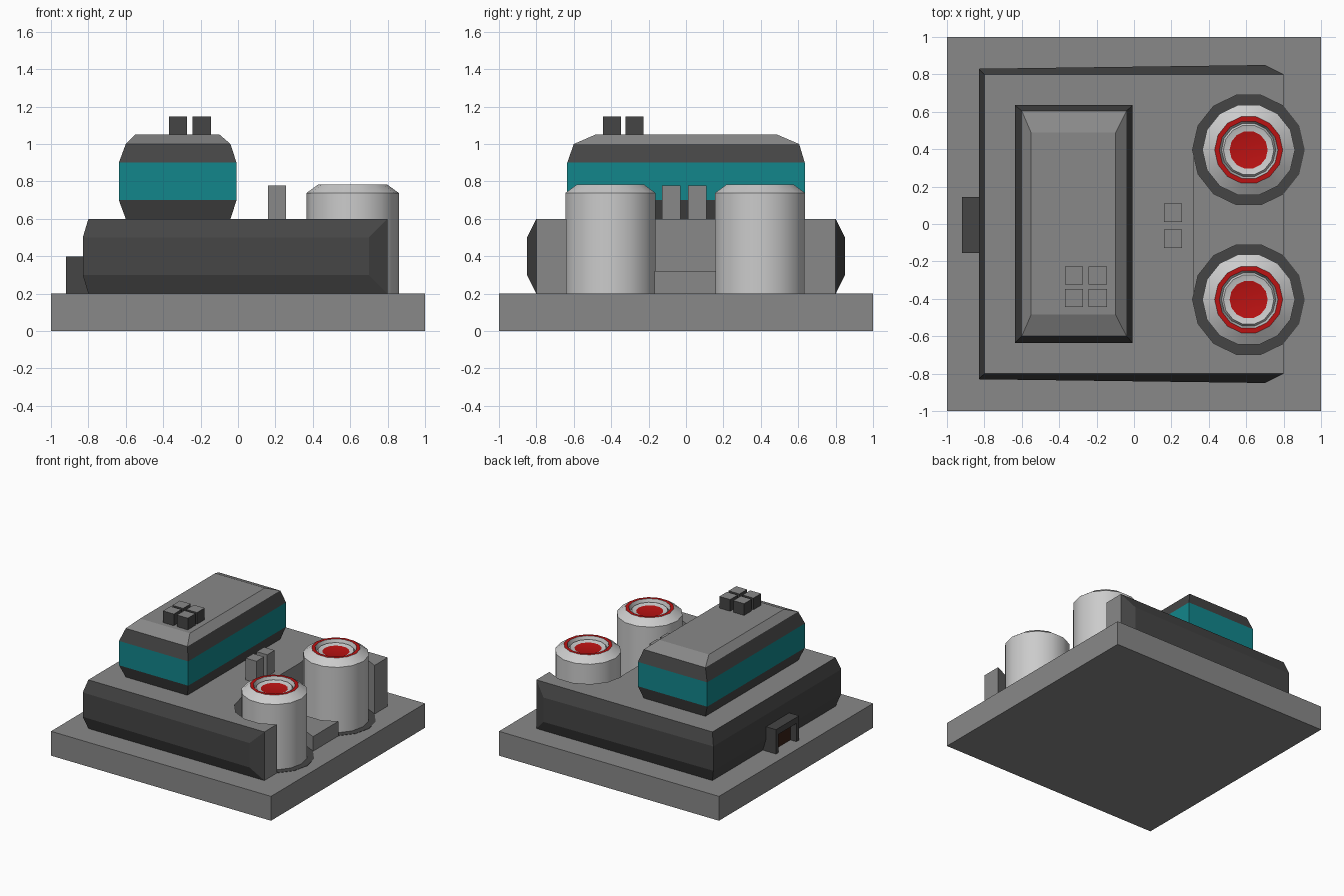
import bpy, bmesh
from math import cos, sin, pi, radians

if "Cube" in bpy.data.objects:
    bpy.data.objects.remove(bpy.data.objects["Cube"])


def material(name, r, g, b):
    m = bpy.data.materials.new(name)
    m.diffuse_color = (r, g, b, 1)
    m.use_nodes = True
    m.node_tree.nodes["Principled BSDF"].inputs["Base Color"].default_value = m.diffuse_color
    return m


GREY = material("mid_grey", 0.25, 0.25, 0.25)
DARK = material("dark_grey", 0.06, 0.06, 0.06)
LIGHT = material("light_grey", 0.55, 0.55, 0.55)
TEAL = material("teal", 0.006, 0.24, 0.26)
RED = material("red", 0.5, 0.006, 0.006)
BROWN = material("dark_brown", 0.04, 0.015, 0.008)


def loft(name, rings, mats, bands=None):
    """Skin a stack of point rings; bands gives a material index per band."""
    bm = bmesh.new()
    loops = [[bm.verts.new(p) for p in ring] for ring in rings]
    bands = bands or [0] * (len(rings) + 1)      # bottom cap, bands..., top cap
    bm.faces.new(loops[0][::-1]).material_index = bands[0]
    for k in range(len(loops) - 1):
        a, b = loops[k], loops[k + 1]
        for i in range(len(a)):
            j = (i + 1) % len(a)
            bm.faces.new((a[i], a[j], b[j], b[i])).material_index = bands[k + 1]
    bm.faces.new(loops[-1]).material_index = bands[-1]
    bmesh.ops.remove_doubles(bm, verts=bm.verts[:], dist=1e-5)
    bmesh.ops.recalc_face_normals(bm, faces=bm.faces[:])
    me = bpy.data.meshes.new(name)
    bm.to_mesh(me)
    bm.free()
    for m in mats:
        me.materials.append(m)
    ob = bpy.data.objects.new(name, me)
    bpy.context.collection.objects.link(ob)
    return ob


def rect(x0, x1, y0, y1, z):
    return [(x0, y0, z), (x1, y0, z), (x1, y1, z), (x0, y1, z)]


def box(name, x0, x1, y0, y1, z0, z1, mats=(GREY,), bands=None):
    return loft(name, [rect(x0, x1, y0, y1, z0), rect(x0, x1, y0, y1, z1)], mats, bands)


def circle(cx, cy, r, z, n=14):
    return [(cx + r * cos(2 * pi * i / n), cy + r * sin(2 * pi * i / n), z) for i in range(n)]


def cut(ob, cutter):
    mod = ob.modifiers.new("cut", 'BOOLEAN')
    mod.operation, mod.solver, mod.object = 'DIFFERENCE', 'EXACT', cutter
    bpy.context.view_layer.objects.active = ob
    bpy.ops.object.modifier_apply(modifier=mod.name)
    bpy.data.objects.remove(cutter)


# Square base slab
box("base_slab", -1, 1, -1, 1, 0, 0.2)

# Main body: bulging sides, flat right end
PX, PY = 0.613, (-0.404, 0.396)


def end_ring(z):
    return [(-.8, -.8, z), (.8, -.8, z), (.8, -.8, z), (.8, .8, z), (.8, .8, z), (-.8, .8, z)]


def bulge_ring(z):
    return [(-.83, -.83, z), (.7, -.85, z), (.8, -.8, z), (.8, .8, z), (.7, .85, z), (-.83, .83, z)]


body = loft("main_body", [end_ring(.2), bulge_ring(.3), bulge_ring(.5), end_ring(.6)], [GREY, DARK])
for f in body.data.polygons:
    f.material_index = 0 if f.normal.x > 0.9 or abs(f.normal.z) > 0.95 else 1

# Sockets for the pods and the lowered step between them
for cy in PY:
    cut(body, loft("socket_cutter", [circle(PX, cy, .3, .1), circle(PX, cy, .3, .8)], [GREY]))
cut(body, box("step_cutter", .32, .95, -.4, .39, .32, .8))

# Pods with red rim and recessed red centre, standing on dark socket floors
PROFILE = [(.2475, .2), (.2475, .738), (.182, .785), (.157, .785),
           (.145, .75), (.135, .765), (.102, .755)]
for side, cy in zip(("front", "back"), PY):
    loft(side + "_socket_floor", [circle(PX, cy, .3, .19), circle(PX, cy, .3, .202)], [DARK])
    pod = loft(side + "_pod", [circle(PX, cy, r, z) for r, z in PROFILE],
               [LIGHT, RED], [0, 0, 0, 1, 0, 0, 0, 1])
    bpy.ops.object.select_all(action='DESELECT')
    pod.select_set(True)
    bpy.context.view_layer.objects.active = pod
    bpy.ops.object.shade_smooth_by_angle(angle=radians(30))

# Upper housing with teal band
loft("upper_housing",
     [rect(-.6, -.04, -.6, .605, .6), rect(-.637, -.008, -.635, .635, .7),
      rect(-.637, -.008, -.635, .635, .9), rect(-.6, -.04, -.6, .605, 1.0),
      rect(-.55, -.098, -.485, .488, 1.05)],
     [DARK, TEAL, GREY], [0, 0, 1, 0, 2, 2])

# Four roof blocks, dark with grey tops
for i, x in enumerate((-.37, -.243)):
    for j, y in enumerate((-.445, -.324)):
        box(f"roof_block_{i}{j}", x, x + .098, y, y + .098, 1.04, 1.146, (DARK, GREY), [0, 0, 1])

# Two posts between housing and pods
for i, y in enumerate((-.128, .012)):
    box(f"deck_post_{i}", .16, .257, y, y + .098, .59, .778)

# Doorway on the left side
for i, y in enumerate((-.155, .11)):
    box(f"door_jamb_{i}", -.92, -.8, y, y + .035, .2, .4, (DARK,))
box("door_lintel", -.92, -.8, -.12, .11, .35, .4, (DARK,))
box("door_panel", -.865, -.8, -.12, .11, .2, .35, (BROWN,))
